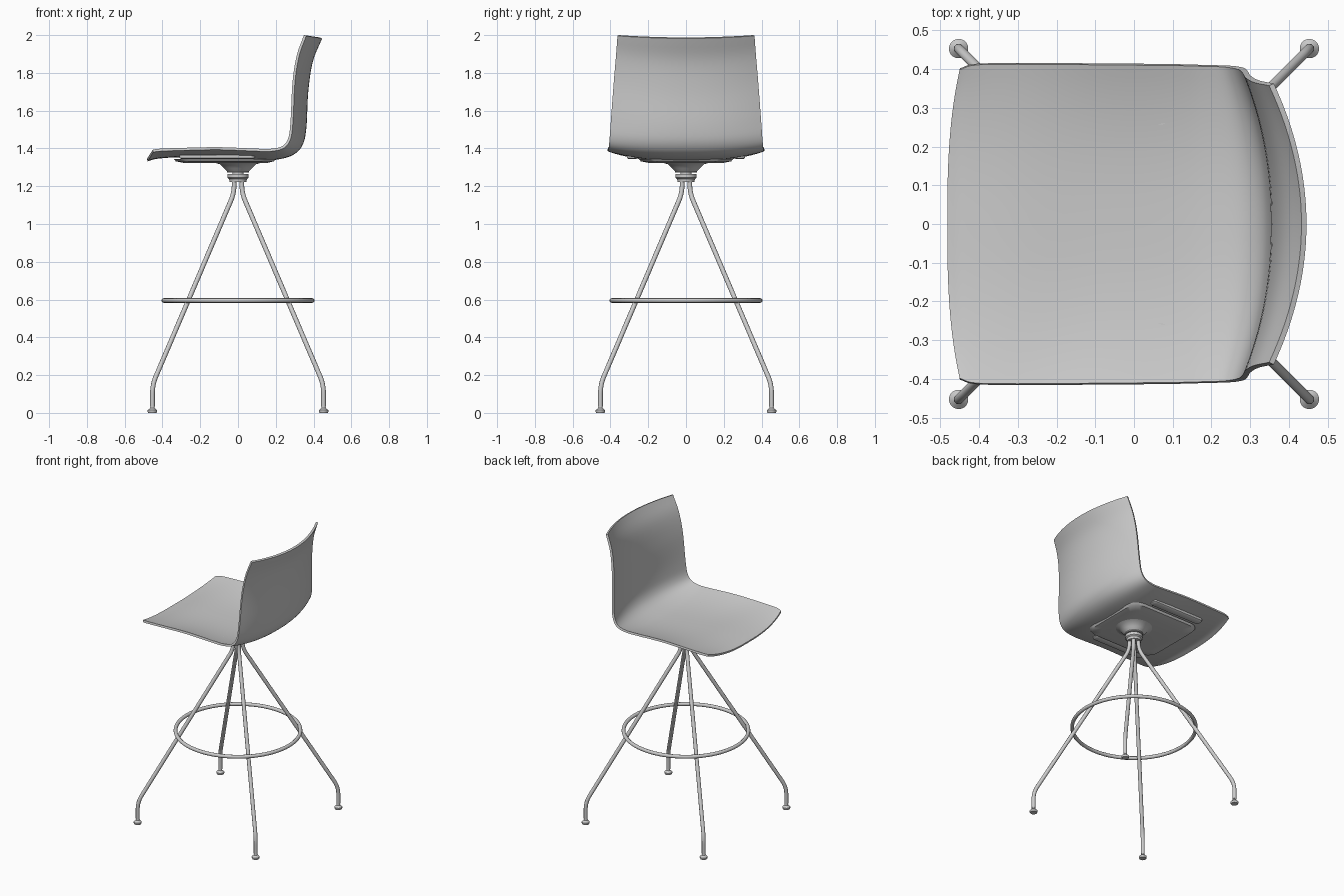
import bpy, bmesh, math
from mathutils import Vector

if "Cube" in bpy.data.objects:
    bpy.data.objects.remove(bpy.data.objects["Cube"])


def material(name, v):
    m = bpy.data.materials.new(name)
    m.diffuse_color = (v, v, v, 1)
    m.use_nodes = True
    m.node_tree.nodes["Principled BSDF"].inputs["Base Color"].default_value = m.diffuse_color
    return m


SHELL = material("shell grey", 0.6)
METAL = material("metal grey", 0.6)


def finish(obj, mat, angle=35):
    obj.data.materials.clear()
    obj.data.materials.append(mat)
    bpy.ops.object.select_all(action='DESELECT')
    obj.select_set(True)
    bpy.context.view_layer.objects.active = obj
    for mod in list(obj.modifiers):
        bpy.ops.object.modifier_apply(modifier=mod.name)
    bpy.ops.object.shade_smooth_by_angle(angle=math.radians(angle))
    return obj


def from_bmesh(name, bm):
    bmesh.ops.recalc_face_normals(bm, faces=bm.faces)
    me = bpy.data.meshes.new(name)
    bm.to_mesh(me)
    bm.free()
    obj = bpy.data.objects.new(name, me)
    bpy.context.collection.objects.link(obj)
    return obj


def spline(pts, steps):
    """Smooth curve through all the points."""
    p = [Vector(q) for q in pts]
    p = [2 * p[0] - p[1]] + p + [2 * p[-1] - p[-2]]
    out = []
    for i in range(1, len(p) - 2):
        a, b, c, d = p[i - 1:i + 3]
        for s in range(steps):
            t = s / steps
            out.append(0.5 * (2 * b + (c - a) * t + (2 * a - 5 * b + 4 * c - d) * t * t
                              + (3 * b - a - 3 * c + d) * t ** 3))
    return out + [p[-2]]


def loft(name, rings, mat):
    """Closed solid from a stack of point rings."""
    bm = bmesh.new()
    vr = [[bm.verts.new(p) for p in r] for r in rings]
    n = len(vr[0])
    for a, b in zip(vr, vr[1:]):
        for i in range(n):
            j = (i + 1) % n
            bm.faces.new((a[i], a[j], b[j], b[i]))
    bm.faces.new(vr[0])
    bm.faces.new(vr[-1])
    return finish(from_bmesh(name, bm), mat)


def lathe(name, profile, mat, x=0, y=0, n=32):
    return loft(name, [[(x + r * math.cos(2 * math.pi * i / n),
                         y + r * math.sin(2 * math.pi * i / n), z) for i in range(n)]
                       for r, z in profile], mat)


def rounded_rect(x0, x1, hy, z, r, n=6):
    pts = []
    for k, (cx, cy) in enumerate([(x1 - r, hy - r), (x0 + r, hy - r),
                                  (x0 + r, r - hy), (x1 - r, r - hy)]):
        for i in range(n + 1):
            a = math.pi / 2 * (k + i / n)
            pts.append((cx + r * math.cos(a), cy + r * math.sin(a), z))
    return pts


# Seat shell: blend from a centre line to a raised side edge
centre = [(-0.48, 0, 1.338), (-0.43, 0, 1.352), (-0.3, 0, 1.36), (-0.1, 0, 1.35),
          (0.1, 0, 1.342), (0.2, 0, 1.347), (0.285, 0, 1.37), (0.335, 0, 1.42),
          (0.355, 0, 1.51), (0.365, 0, 1.7), (0.389, 0, 1.86), (0.439, 0, 1.985)]
edge = [(-0.45, 0.400, 1.387), (-0.41, 0.412, 1.392), (-0.3, 0.414, 1.396), (-0.1, 0.413, 1.4),
        (0.1, 0.411, 1.392), (0.18, 0.409, 1.392), (0.24, 0.407, 1.408), (0.273, 0.402, 1.455),
        (0.285, 0.395, 1.55), (0.295, 0.38, 1.75), (0.317, 0.368, 1.89), (0.355, 0.36, 1.998)]
bm = bmesh.new()
N = 28
rows = []
C, E = spline(centre, 5), spline(edge, 5)
for k, (c, e) in enumerate(zip(C, E)):
    power = 2.7 - 0.7 * k / (len(C) - 1)
    row = []
    for i in range(N + 1):
        s = 2 * i / N - 1
        f = abs(s) ** power
        row.append(bm.verts.new((c.x + (e.x - c.x) * f, e.y * s, c.z + (e.z - c.z) * f)))
    rows.append(row)
for a, b in zip(rows, rows[1:]):
    for i in range(N):
        bm.faces.new((a[i], a[i + 1], b[i + 1], b[i]))
seat = from_bmesh("seat_shell", bm)
mod = seat.modifiers.new("thickness", 'SOLIDIFY')
mod.thickness = 0.014
mod.offset = 0
finish(seat, SHELL, 45)

# Mounting tray and side rails under the seat
loft("under_tray", [rounded_rect(-0.34, 0.20, 0.25, 1.345, 0.08),
                    rounded_rect(-0.33, 0.19, 0.24, 1.332, 0.08),
                    rounded_rect(-0.28, 0.15, 0.19, 1.322, 0.07)], SHELL)
for side, label in ((1, "left"), (-1, "right")):
    rail = loft(label + "_rail", [rounded_rect(-0.31, 0.09, 0.028, 1.366, 0.02),
                                  rounded_rect(-0.31, 0.09, 0.028, 1.35, 0.02),
                                  rounded_rect(-0.30, 0.08, 0.02, 1.344, 0.015)], SHELL)
    rail.location.y = side * 0.285

# Swivel hub, spindle and collar
lathe("swivel_hub", [(0.13, 1.326), (0.095, 1.316), (0.075, 1.295), (0.058, 1.278), (0.058, 1.272)], SHELL)
lathe("spindle", [(0.03, 1.285), (0.03, 1.25)], METAL)
lathe("collar", [(0.056, 1.265), (0.056, 1.245), (0.047, 1.238), (0.045, 1.222)], SHELL)


def rounded_path(pts, cut):
    """Polyline whose inner corners are replaced by arcs."""
    p = [Vector(q) for q in pts]
    out = [p[0]]
    for a, b, c in zip(p, p[1:], p[2:]):
        s = b + (a - b).normalized() * cut
        e = b + (c - b).normalized() * cut
        out += [s * (1 - t) ** 2 + b * 2 * t * (1 - t) + e * t * t for t in [i / 8 for i in range(9)]]
    return out + [p[-1]]


def tube(name, pts, r):
    cu = bpy.data.curves.new(name, 'CURVE')
    cu.dimensions = '3D'
    cu.bevel_depth = r
    cu.bevel_resolution = 4
    cu.use_fill_caps = True
    sp = cu.splines.new('POLY')
    sp.points.add(len(pts) - 1)
    for q, v in zip(sp.points, pts):
        q.co = (*v, 1)
    obj = bpy.data.objects.new(name, cu)
    bpy.context.collection.objects.link(obj)
    bpy.ops.object.select_all(action='DESELECT')
    obj.select_set(True)
    bpy.context.view_layer.objects.active = obj
    bpy.ops.object.convert(target='MESH')
    return finish(bpy.context.view_layer.objects.active, METAL)


# Four bent legs with glide feet
for sx, xn in ((-1, "front"), (1, "back")):
    for sy, yn in ((-1, "right"), (1, "left")):
        path = [(sx * d, sy * d, z) for d, z in
                ((0.02, 1.24), (0.02, 1.165), (0.453, 0.15), (0.453, 0.035))]
        tube(f"{xn}_{yn}_leg", rounded_path(path, 0.05), 0.0125)
        lathe(f"{xn}_{yn}_foot", [(0.022, 0), (0.025, 0.006), (0.025, 0.014), (0.012, 0.026),
                                  (0.010, 0.042)], METAL, sx * 0.453, sy * 0.453, 20)

# Foot ring
bpy.ops.mesh.primitive_torus_add(major_radius=0.393, minor_radius=0.012, major_segments=72,
                                 minor_segments=12, location=(0, 0, 0.595))
ring = bpy.context.object
ring.name = "foot_ring"
finish(ring, METAL)
